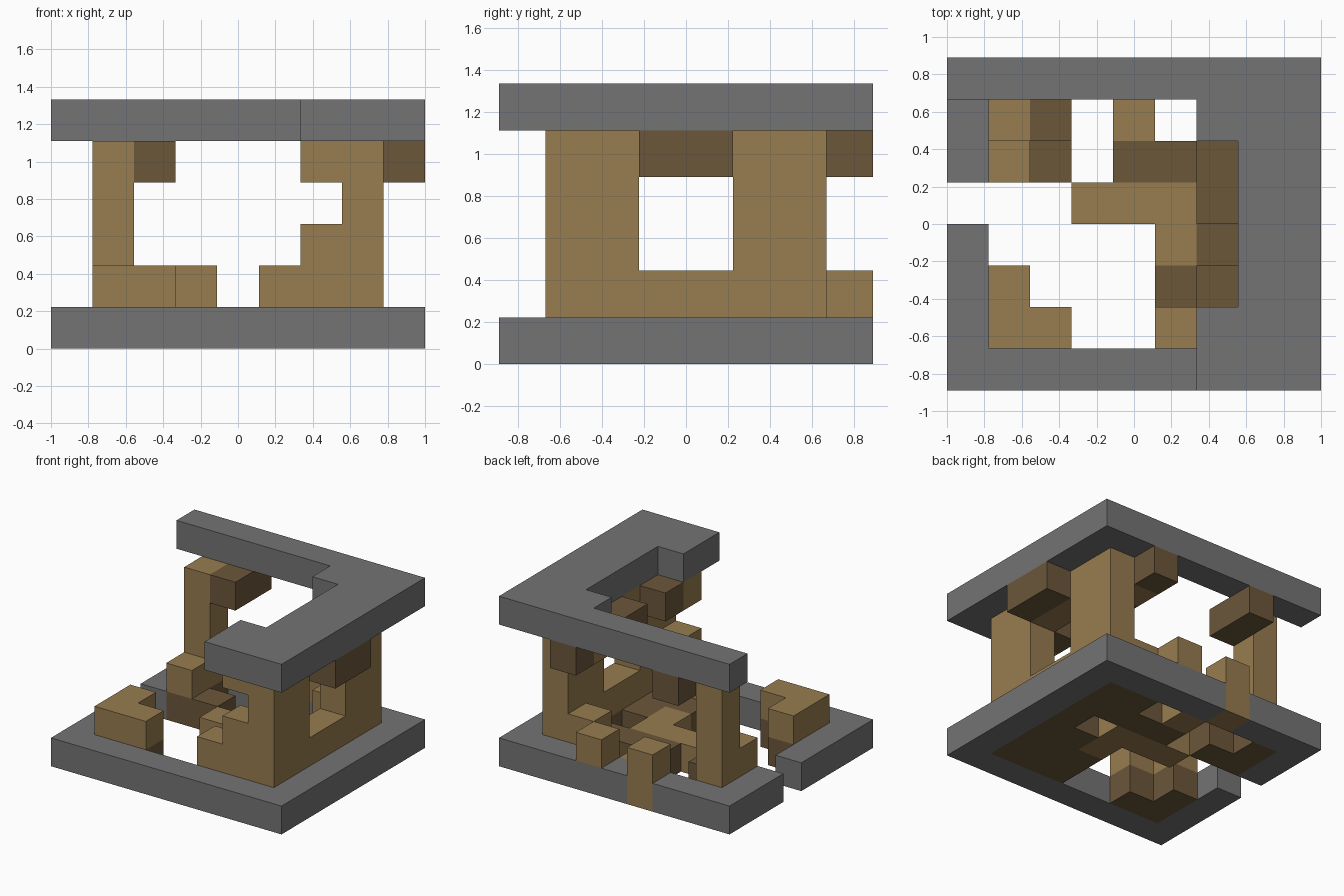
import bpy, bmesh
from mathutils import Vector

cube = bpy.data.objects.get("Cube")
if cube:
    bpy.data.objects.remove(cube, do_unlink=True)

CELL = 2 / 9
ORIGIN = Vector((-1, -CELL * 4, 0))


def material(name, color):
    mat = bpy.data.materials.new(name)
    mat.use_nodes = True
    mat.diffuse_color = (*color, 1)
    mat.node_tree.nodes["Principled BSDF"].inputs["Base Color"].default_value = (*color, 1)
    return mat


stone = material("grey stone", (0.174, 0.174, 0.174))
oak = material("tan wood", (0.314, 0.202, 0.08))
walnut = material("dark brown wood", (0.15, 0.095, 0.042))


def block(x, y, z, nx=1, ny=1, nz=1):
    """Grid cells of a box starting at x, y, z."""
    return {(x + a, y + b, z + c) for a in range(nx) for b in range(ny) for c in range(nz)}


def blocks(*boxes):
    return set().union(*(block(*b) for b in boxes))


parts = {}

# Stone foundation ring, with a doorway gap and one wooden post let into it
parts["foundation_ring"] = (stone, block(0, 0, 0, 9, 8) - block(1, 1, 0, 7, 6)
                            - blocks((0, 4, 0), (3, 7, 0)))

# Broken stone roof slab: back strip and right-hand strip with a bite
parts["roof_slab"] = (stone, blocks((0, 7, 5, 9), (6, 0, 5, 3, 7)) - block(6, 2, 5, 1, 4))

# Dark floor boards, broken through in places
parts["main_floor"] = (walnut, blocks((5, 1, 0, 3, 2), (6, 3, 0, 2, 4), (4, 5, 0, 2))
                       - block(6, 4, 0))
parts["front_corner_floor"] = (walnut, blocks((1, 1, 0, 2), (1, 2, 0)))
parts["back_corner_floor"] = (walnut, blocks((1, 5, 0, 2), (1, 6, 0)))

# Tan floor inlay
parts["floor_inlay"] = (oak, blocks((3, 4, 0, 3), (5, 3, 0), (4, 6, 0)))

# Side wall with a window opening, and its ragged ends
parts["side_wall"] = (oak, block(7, 1, 1, 1, 6, 4) - block(7, 3, 2, 1, 2, 2))
parts["front_wall_stub"] = (oak, blocks((5, 1, 1, 2), (6, 1, 2), (6, 1, 4)))
parts["back_wall_stub"] = (oak, blocks((6, 6, 1), (6, 6, 4)))

# Low wall remains, posts and corner pillar
parts["front_corner_wall"] = (oak, blocks((1, 1, 1, 2), (1, 2, 1)))
parts["corner_pillar"] = (oak, blocks((1, 6, 1, 1, 1, 4), (1, 5, 1)))
parts["back_post"] = (oak, block(3, 7, 0, 1, 1, 2))
parts["back_stub"] = (oak, block(5, 7, 1))

# Dark brackets below the roof
parts["window_bracket"] = (walnut, block(8, 3, 4, 1, 2))
parts["inner_front_bracket"] = (walnut, block(6, 2, 4))
parts["inner_back_bracket"] = (walnut, block(6, 4, 4, 1, 2))
parts["outer_back_bracket"] = (walnut, block(6, 7, 4))
parts["pillar_bracket"] = (walnut, block(2, 6, 4, 1, 2))

filled = set().union(*(cells for _, cells in parts.values()))


def build(name, mat, cells):
    """One mesh of the exposed cell faces, merged into large flat faces."""
    bm = bmesh.new()
    for cell in sorted(cells):
        centre = Vector(cell) + Vector((0.5, 0.5, 0.5))
        for axis in range(3):
            for sign in (-1, 1):
                n = Vector((0, 0, 0))
                n[axis] = sign
                if tuple(int(c) for c in Vector(cell) + n) in filled:
                    continue
                u = Vector((0, 0, 0))
                u[(axis + 1) % 3] = 0.5
                v = n.cross(u)
                corners = (-u - v, u - v, u + v, v - u)
                bm.faces.new([bm.verts.new(ORIGIN + (centre + n / 2 + c) * CELL)
                              for c in corners])
    bmesh.ops.remove_doubles(bm, verts=bm.verts, dist=0.001)
    bmesh.ops.dissolve_limit(bm, angle_limit=0.01, verts=bm.verts, edges=bm.edges)
    mesh = bpy.data.meshes.new(name)
    bm.to_mesh(mesh)
    bm.free()
    mesh.materials.append(mat)
    bpy.context.scene.collection.objects.link(bpy.data.objects.new(name, mesh))


for part_name, (part_mat, part_cells) in parts.items():
    build(part_name, part_mat, part_cells)
